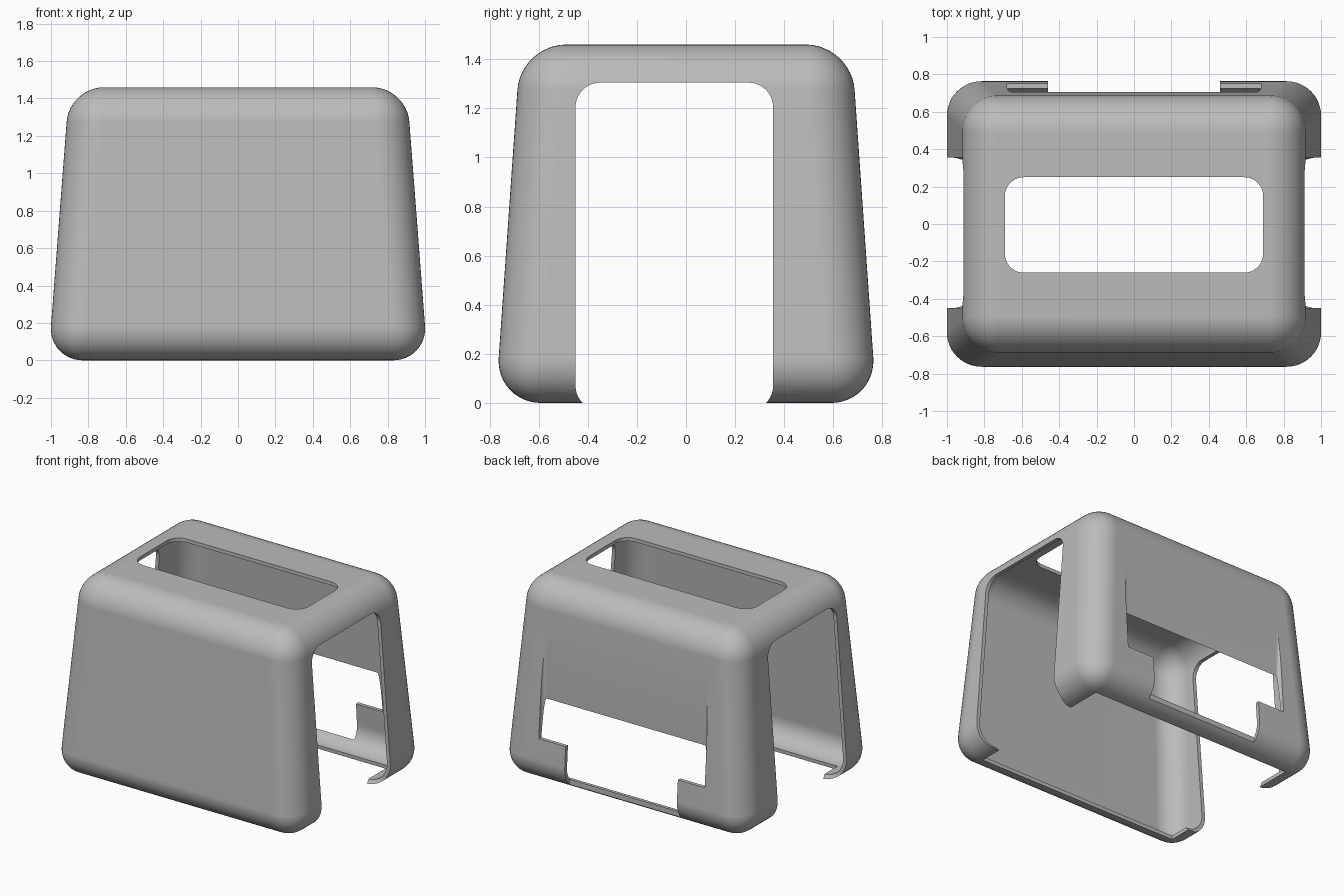
import bpy, bmesh
from mathutils import Matrix, Vector
from math import pi

if "Cube" in bpy.data.objects:
    bpy.data.objects.remove(bpy.data.objects["Cube"], do_unlink=True)

HEIGHT, WALL, RADIUS = 1.46, 0.027, 0.185

grey = bpy.data.materials.new("plain_grey")
grey.use_nodes = True
colour = (0.5, 0.5, 0.5, 1)
grey.diffuse_color = colour
grey.node_tree.nodes["Principled BSDF"].inputs["Base Color"].default_value = colour


def make_object(name, bm):
    bmesh.ops.recalc_face_normals(bm, faces=bm.faces[:])
    mesh = bpy.data.meshes.new(name)
    bm.to_mesh(mesh)
    bm.free()
    mesh.materials.append(grey)
    obj = bpy.data.objects.new(name, mesh)
    bpy.context.collection.objects.link(obj)
    return obj


def rounded_cutter(name, low, high, axis, radius):
    """Box from low to high whose edges along the axis are rounded."""
    low, high = Vector(low), Vector(high)
    bm = bmesh.new()
    bmesh.ops.create_cube(bm, size=1)
    for v in bm.verts:
        v.co = (low + high) / 2 + v.co * (high - low)
    if radius:
        edges = [e for e in bm.edges
                 if abs((e.verts[0].co - e.verts[1].co).normalized()[axis]) > 0.9]
        bmesh.ops.bevel(bm, geom=edges, offset=radius, segments=10,
                        profile=0.5, affect='EDGES')
    obj = make_object(name, bm)
    obj.hide_render = True
    return obj


# Tapered rounded body, open underneath
bm = bmesh.new()
bmesh.ops.create_cube(bm, size=2)
for v in bm.verts:
    top = v.co.z > 0
    v.co.x *= 0.902 if top else 1.014
    v.co.y *= 0.674 if top else 0.776
    v.co.z = HEIGHT if top else 0
bmesh.ops.bevel(bm, geom=bm.edges[:], offset=RADIUS, segments=12,
                profile=0.5, affect='EDGES')
bm.normal_update()
floor = [f for f in bm.faces if f.normal.z < -0.999 and f.calc_area() > 0.5]
bmesh.ops.delete(bm, geom=floor, context='FACES')
cover = make_object("cover_shell", bm)

bpy.ops.object.select_all(action='DESELECT')
cover.select_set(True)
bpy.context.view_layer.objects.active = cover

# Wall thickness, kept inside the outer surface
solid = cover.modifiers.new("wall", 'SOLIDIFY')
solid.thickness, solid.offset, solid.use_even_offset = WALL, -1, True
bpy.ops.object.modifier_apply(modifier=solid.name)

# Openings: both sides, top, and the stepped recess low on the back
cutters = [
    rounded_cutter("side_opening", (-2, -0.45, -0.03), (2, 0.355, 1.305), 0, 0.1),
    rounded_cutter("top_opening", (-0.69, -0.26, 1.2), (0.69, 0.25, 1.7), 2, 0.1),
    rounded_cutter("back_recess", (-0.68, 0.705, 0.34), (0.68, 1.2, 1.2), 2, 0.03),
    rounded_cutter("back_notch", (-0.46, 0.705, -0.2), (0.46, 1.1, 0.5), 2, 0),
]
for cutter in cutters:
    cut = cover.modifiers.new(cutter.name, 'BOOLEAN')
    cut.object, cut.operation, cut.solver = cutter, 'DIFFERENCE', 'EXACT'
    bpy.ops.object.modifier_apply(modifier=cut.name)
    bpy.data.objects.remove(cutter, do_unlink=True)

# Soft shading with crisp opening edges
bpy.ops.object.shade_smooth_by_angle(angle=pi / 6)
weighted = cover.modifiers.new("even_shading", 'WEIGHTED_NORMAL')
weighted.keep_sharp = True
